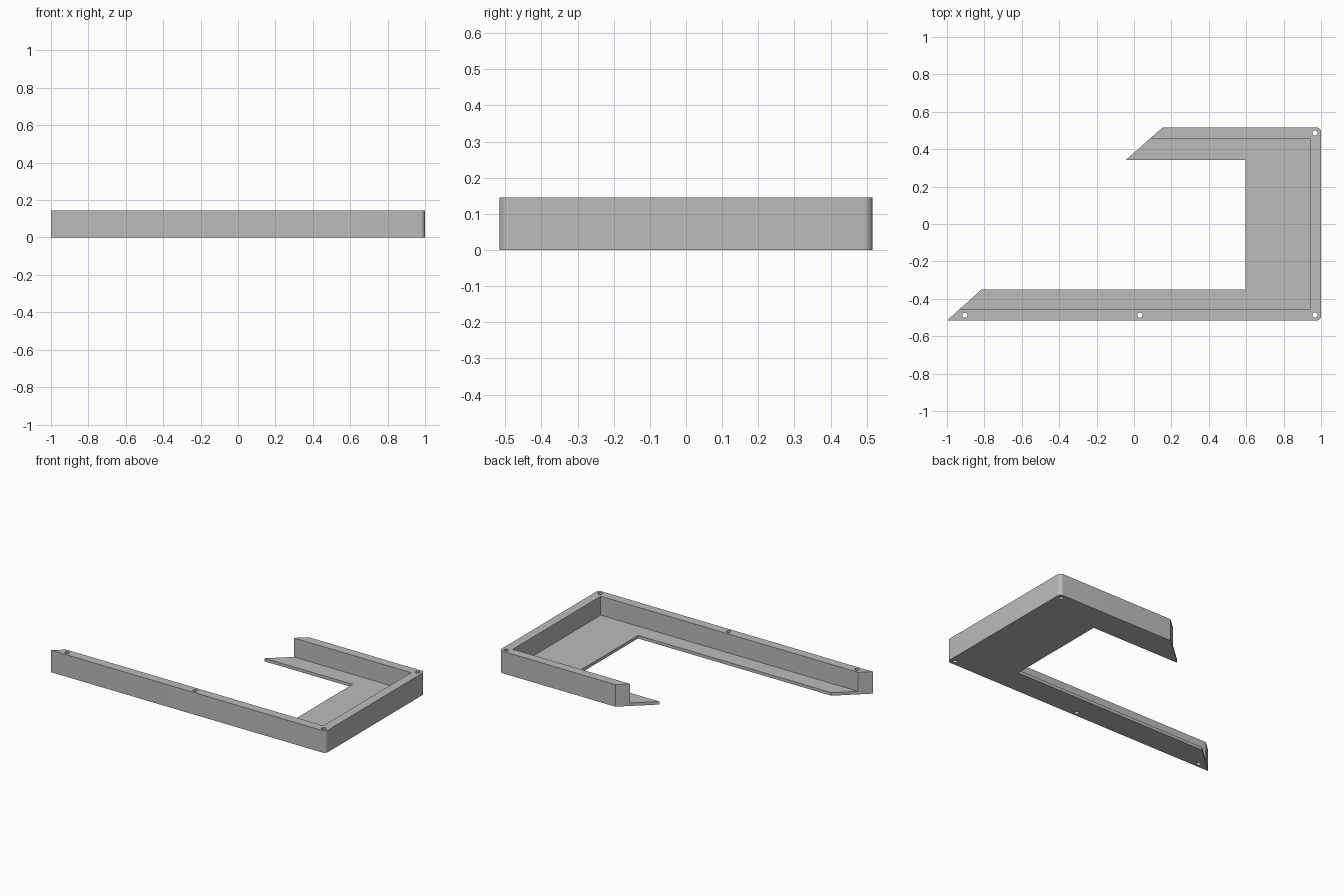
import bpy
import bmesh
from math import cos, sin, pi, radians

cube = bpy.data.objects.get("Cube")
if cube:
    bpy.data.objects.remove(cube, do_unlink=True)

HEIGHT, FLOOR = 0.145, 0.02
HALF_DEPTH, CORNER = 0.516, 0.025
INNER_X, INNER_Y = 0.941, 0.457

grey = bpy.data.materials.new("plain grey")
grey.use_nodes = True
grey.diffuse_color = (0.5, 0.5, 0.5, 1)
grey.node_tree.nodes["Principled BSDF"].inputs["Base Color"].default_value = (0.5, 0.5, 0.5, 1)


def prism(name, outline, low, high):
    """Extrude a counter-clockwise outline between two heights."""
    bm = bmesh.new()
    face = bm.faces.new([bm.verts.new((x, y, low)) for x, y in outline])
    top = bmesh.ops.extrude_face_region(bm, geom=[face])
    verts = [g for g in top["geom"] if isinstance(g, bmesh.types.BMVert)]
    bmesh.ops.translate(bm, verts=verts, vec=(0, 0, high - low))
    bmesh.ops.recalc_face_normals(bm, faces=bm.faces)
    mesh = bpy.data.meshes.new(name)
    bm.to_mesh(mesh)
    bm.free()
    mesh.materials.append(grey)
    obj = bpy.data.objects.new(name, mesh)
    bpy.context.collection.objects.link(obj)
    return obj


def arc(x, y, radius, start, sweep, steps):
    return [(x + radius * cos(start + sweep * i / steps),
             y + radius * sin(start + sweep * i / steps)) for i in range(steps + 1)]


def cut(target, cutter):
    """Subtract the cutter from the target and discard it."""
    cutter.hide_render = True
    mod = target.modifiers.new("cut", "BOOLEAN")
    mod.operation = "DIFFERENCE"
    mod.solver = "EXACT"
    mod.object = cutter
    bpy.context.view_layer.objects.active = target
    bpy.ops.object.modifier_apply(modifier=mod.name)
    bpy.data.objects.remove(cutter, do_unlink=True)


# C-shaped body with slanted arm ends and two rounded corners
cx, cy = 1 - CORNER, HALF_DEPTH - CORNER
outline = ([(-1, -HALF_DEPTH)]
           + arc(cx, -cy, CORNER, -pi / 2, pi / 2, 8)
           + arc(cx, cy, CORNER, 0, pi / 2, 8)
           + [(0.153, HALF_DEPTH), (-0.045, 0.341), (0.595, 0.341),
              (0.595, -0.35), (-0.815, -0.35)])
tray = prism("open_frame_tray", outline, 0, HEIGHT)

# Pocket that leaves the thin floor and the outer walls
pocket = [(-1.2, -INNER_Y), (INNER_X, -INNER_Y), (INNER_X, INNER_Y), (-1.2, INNER_Y)]
cut(tray, prism("pocket_cutter", pocket, FLOOR, HEIGHT + 0.1))

# Screw holes through the walls
for x, y in [(-0.904, -0.487), (0.031, -0.487), (0.967, -0.487), (0.967, 0.487)]:
    circle = arc(x, y, 0.014, 0, 2 * pi, 24)[:-1]
    cut(tray, prism("hole_cutter", circle, -0.1, HEIGHT + 0.1))

# Smooth the rounded surfaces, keep edges crisp
bpy.ops.object.select_all(action="DESELECT")
tray.select_set(True)
bpy.context.view_layer.objects.active = tray
bpy.ops.object.shade_smooth_by_angle(angle=radians(30))
